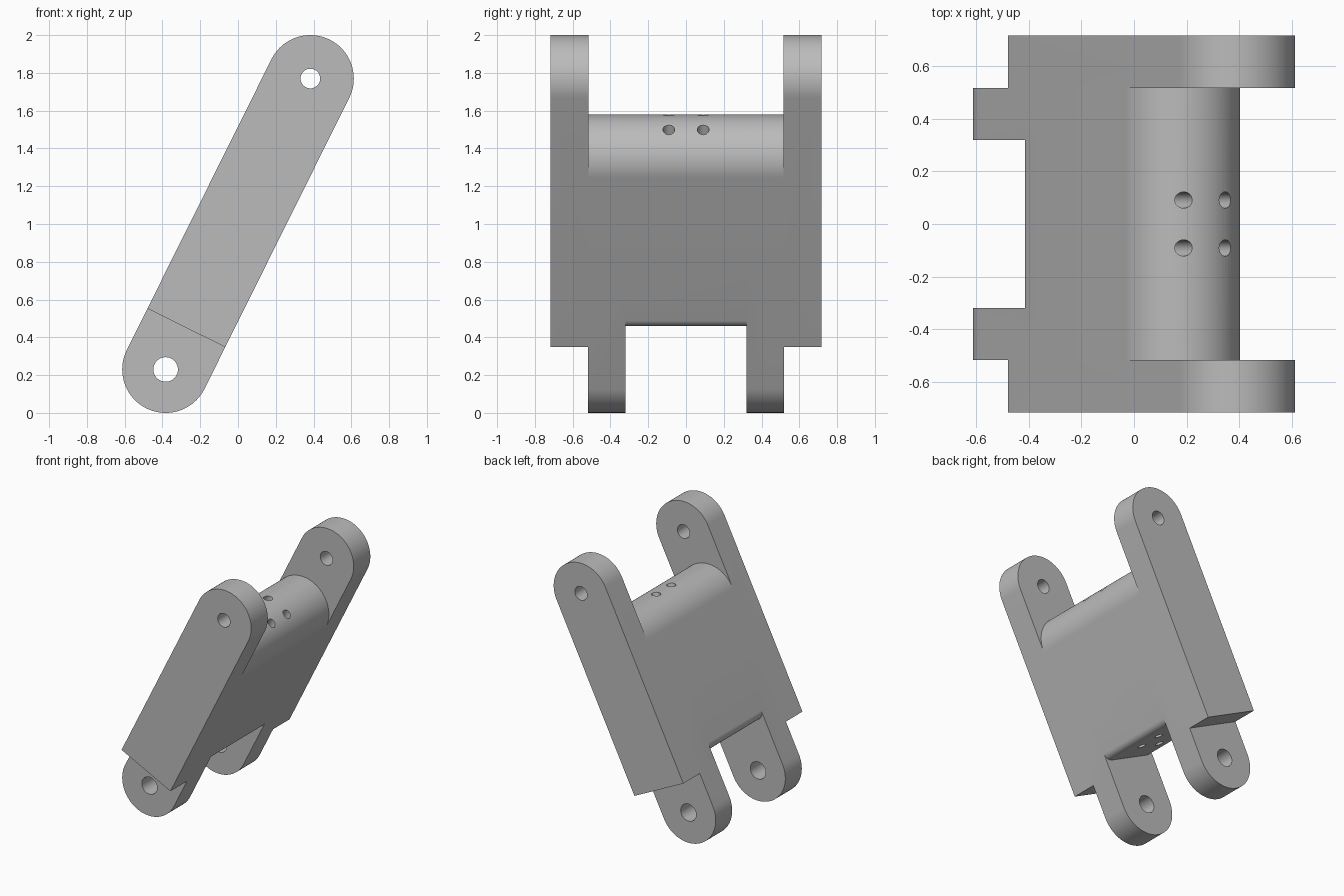
import bpy
import bmesh
from math import atan2, cos, hypot, pi, sin
from mathutils import Matrix, Vector

cube = bpy.data.objects.get("Cube")
if cube:
    bpy.data.objects.remove(cube, do_unlink=True)

R = 0.23                      # half thickness and end radius
LOW = Vector((-0.383, 0, R))  # lower pivot
RUN, RISE = 0.766, 1.54       # offset to the upper pivot
LENGTH = hypot(RUN, RISE)
ARM_IN, ARM_OUT = 0.517, 0.717
LUG_IN, LUG_OUT = 0.32, 0.518

grey = bpy.data.materials.new("plain grey")
grey.use_nodes = True
colour = (0.5, 0.5, 0.5, 1)
grey.diffuse_color = colour
grey.node_tree.nodes["Principled BSDF"].inputs["Base Color"].default_value = colour


def arc(x, z, r, start, end, steps):
    """Points of an arc in the side profile."""
    return [(x + r * cos(start + (end - start) * i / steps),
             z + r * sin(start + (end - start) * i / steps)) for i in range(steps + 1)]


def prism(name, profile, y0, y1):
    """Side profile extruded across the width."""
    bm = bmesh.new()
    face = bm.faces.new([bm.verts.new((x, y0, z)) for x, z in profile])
    new = bmesh.ops.extrude_face_region(bm, geom=[face])["geom"]
    verts = [v for v in new if isinstance(v, bmesh.types.BMVert)]
    bmesh.ops.translate(bm, verts=verts, vec=(0, y1 - y0, 0))
    bmesh.ops.recalc_face_normals(bm, faces=bm.faces)
    mesh = bpy.data.meshes.new(name)
    bm.to_mesh(mesh)
    bm.free()
    mesh.materials.append(grey)
    obj = bpy.data.objects.new(name, mesh)
    bpy.context.collection.objects.link(obj)
    return obj


def combine(target, tool, operation):
    """Apply a boolean and remove its tool."""
    bpy.context.view_layer.objects.active = target
    mod = target.modifiers.new("combine", "BOOLEAN")
    mod.operation, mod.solver, mod.object = operation, "EXACT", tool
    bpy.ops.object.modifier_apply(modifier=mod.name)
    bpy.data.objects.remove(tool, do_unlink=True)


# Core: rounded top, softened lower edges
FLOOR, SOFT = 0.35, 0.052
core = (arc(0, 1.25, R, 0, pi, 40)
        + arc(SOFT - R, FLOOR + SOFT, SOFT, pi, 1.5 * pi, 8)
        + arc(R - SOFT, FLOOR + SOFT, SOFT, 1.5 * pi, 2 * pi, 8))
link = prism("hinge_link", core, -0.6, 0.6)

# Upper arms and lower lugs on both sides
arm = arc(0, LENGTH, R, 0, pi, 40) + [(-R, 0.246), (R, 0.246)]
lug = arc(0, 0, R, pi, 2 * pi, 40) + [(R, 0.8), (-R, 0.8)]
for side in (-1, 1):
    combine(link, prism("lug", lug, *sorted((side * LUG_IN, side * LUG_OUT))), "UNION")
    combine(link, prism("arm", arm, *sorted((side * ARM_IN, side * ARM_OUT))), "UNION")

# Pivot holes
for height, radius in ((0, 0.065), (LENGTH, 0.052)):
    circle = arc(0, height, radius, 0, 2 * pi, 40)[:-1]
    combine(link, prism("pivot_cutter", circle, -1, 1), "DIFFERENCE")

# Four small bores running the length of the core
for x in (-0.088, 0.088):
    for y in (-0.091, 0.091):
        circle = arc(0, 0, 0.031, 0, 2 * pi, 24)[:-1]
        bore = prism("bore_cutter", circle, 0, 2)
        bore.data.transform(Matrix.Translation((x, y, 0)) @ Matrix.Rotation(pi / 2, 4, "X"))
        combine(link, bore, "DIFFERENCE")

# Lean the link and set it on the ground
link.data.transform(Matrix.Translation(LOW) @ Matrix.Rotation(atan2(RUN, RISE), 4, "Y"))

bpy.ops.object.select_all(action="DESELECT")
link.select_set(True)
bpy.context.view_layer.objects.active = link
bpy.ops.object.shade_smooth_by_angle(angle=pi / 6)
